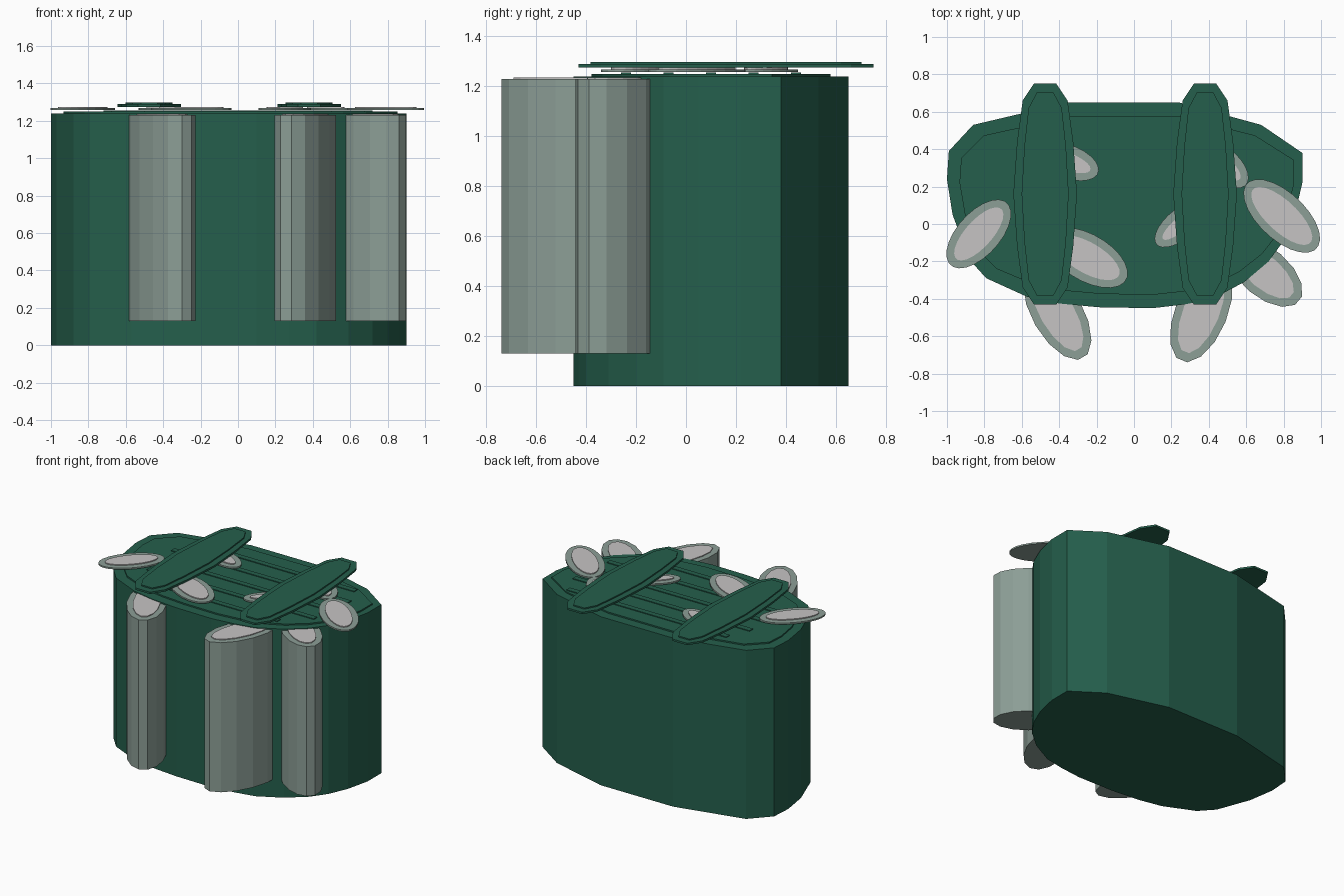
import bpy, bmesh, math

if "Cube" in bpy.data.objects:
    bpy.data.objects.remove(bpy.data.objects["Cube"])


def material(name, rgb):
    m = bpy.data.materials.new(name)
    m.diffuse_color = (*rgb, 1)
    m.use_nodes = True
    m.node_tree.nodes["Principled BSDF"].inputs["Base Color"].default_value = m.diffuse_color
    return m


GREEN = material("dark_green", (0.018, 0.114, 0.072))
GREY = material("green_grey", (0.262, 0.342, 0.305))
LIGHT = material("light_grey", (0.565, 0.552, 0.552))


def prism(name, pts, z0, z1, mat):
    """Flat outline extruded straight up from z0 to z1."""
    bm = bmesh.new()
    face = bm.faces.new([bm.verts.new((x, y, z0)) for x, y in pts])
    ext = bmesh.ops.extrude_face_region(bm, geom=[face])["geom"]
    for v in ext:
        if isinstance(v, bmesh.types.BMVert):
            v.co.z = z1
    bmesh.ops.recalc_face_normals(bm, faces=bm.faces)
    me = bpy.data.meshes.new(name)
    bm.to_mesh(me)
    bm.free()
    me.materials.append(mat)
    ob = bpy.data.objects.new(name, me)
    bpy.context.collection.objects.link(ob)
    return ob


def ellipse(cx, cy, a, b, deg, n):
    t = math.radians(deg)
    out = []
    for i in range(n):
        s = 2 * math.pi * (i + 0.5) / n
        u, v = a * math.cos(s), b * math.sin(s)
        out.append((cx + u * math.cos(t) - v * math.sin(t),
                    cy + u * math.sin(t) + v * math.cos(t)))
    return out


# Main body: lopsided oval block with a thin raised lid
outline = [(-0.35, 0.65), (-0.86, 0.53), (-0.99, 0.39), (-1.0, 0.24),
           (-0.97, 0.05), (-0.88, -0.19), (-0.79, -0.29), (-0.57, -0.39),
           (-0.40, -0.425), (-0.19, -0.445), (0.10, -0.45), (0.27, -0.43),
           (0.42, -0.40), (0.59, -0.31), (0.72, -0.20), (0.80, -0.09),
           (0.86, 0.05), (0.90, 0.22), (0.90, 0.38), (0.68, 0.53), (0.24, 0.65)]
prism("body", outline, 0, 1.24, GREEN)
lid = [(-0.04 + (x + 0.05) * 0.94, 0.1 + (y - 0.1) * 0.87) for x, y in outline]
prism("lid", lid, 1.24, 1.25, GREEN)

# Thin ridges running along the lid
for i in range(5):
    y, half = -0.24 + i * 0.17, (0.5, 0.68, 0.72, 0.72, 0.65)[i]
    prism("lid_ridge", [(-half, y - 0.02), (half, y - 0.02),
                        (half, y + 0.02), (-half, y + 0.02)], 1.25, 1.256, GREEN)

# Oval columns standing against the front
for cx, cy, a, b, deg in [(-0.41, -0.475, 0.28, 0.135, -60),
                          (0.36, -0.47, 0.285, 0.14, 68),
                          (0.70, -0.26, 0.24, 0.13, -40)]:
    prism("column", ellipse(cx, cy, a, b, deg, 14), 0.13, 1.23, GREY)
    prism("column_cap", ellipse(cx, cy, a - 0.05, b - 0.043, deg, 14), 1.23, 1.236, LIGHT)

# Flat oval discs scattered on the lid
for cx, cy, a, b, deg in [(-0.83, -0.053, 0.225, 0.115, 48),
                          (0.79, 0.043, 0.255, 0.125, -43),
                          (-0.25, -0.18, 0.24, 0.125, -30),
                          (-0.36, 0.335, 0.18, 0.09, -20),
                          (0.25, 0.0, 0.17, 0.08, 40),
                          (0.47, 0.32, 0.17, 0.09, -40)]:
    prism("disc", ellipse(cx, cy, a, b, deg, 24), 1.257, 1.268, GREY)
    prism("disc_cap", ellipse(cx, cy, a - 0.045, b - 0.043, deg, 24), 1.268, 1.275, LIGHT)

# Two long crossing slabs, each with a raised centre
half = [(0.06, 0.59), (0.12, 0.50), (0.15, 0.28), (0.17, 0.0)]
quarter = half + [(x, -y) for x, y in half[-2::-1]]
ring = quarter + [(-x, y) for x, y in reversed(quarter)]
for cx in (-0.475, 0.38):
    prism("slab", [(cx + x, 0.16 + y) for x, y in ring], 1.275, 1.289, GREEN)
    prism("slab_centre", [(cx + x * 0.74, 0.16 + y * 0.92) for x, y in ring],
          1.289, 1.298, GREEN)
